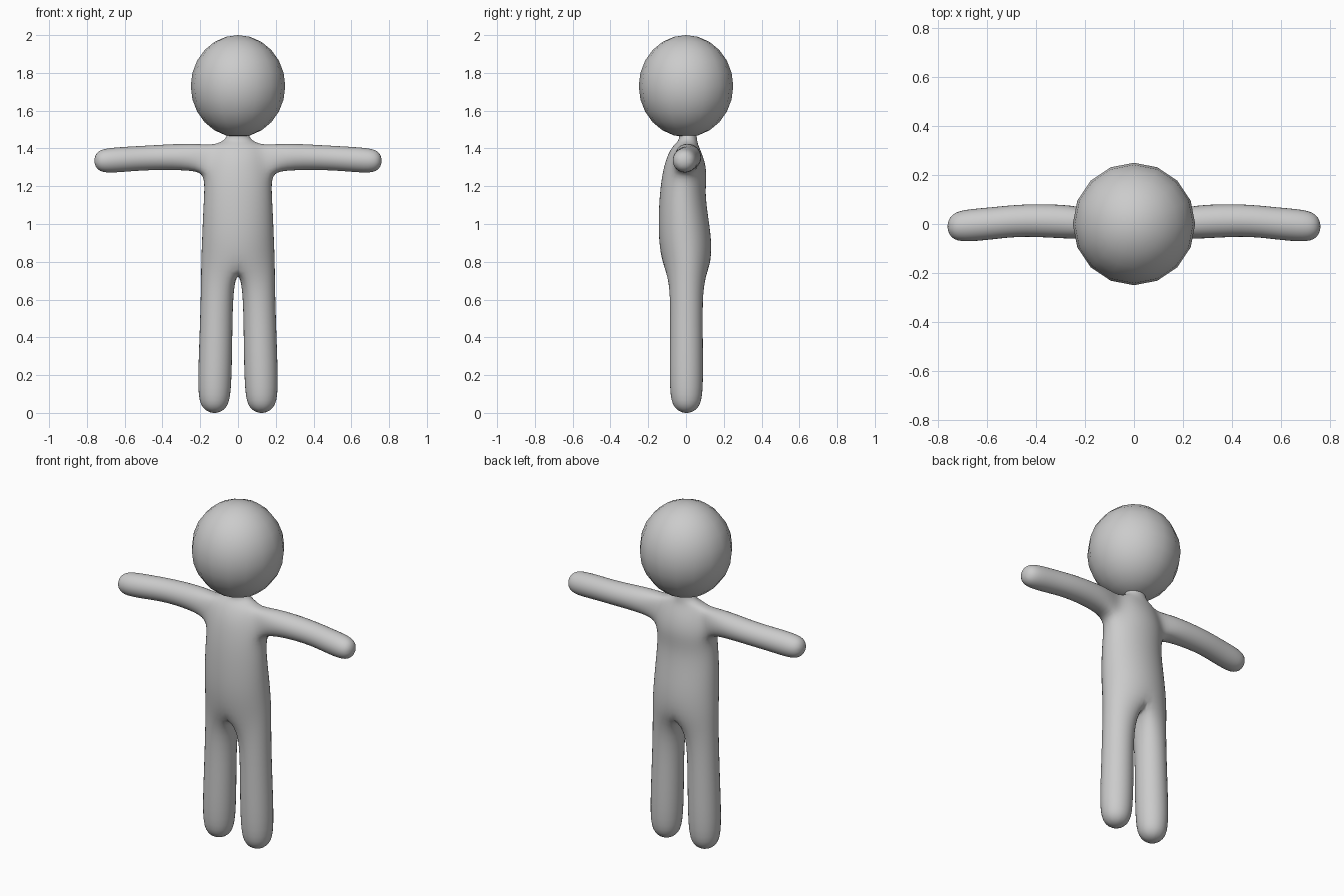
import bpy, bmesh, math

if "Cube" in bpy.data.objects:
    bpy.data.objects.remove(bpy.data.objects["Cube"])

grey = bpy.data.materials.new("light_grey")
grey.diffuse_color = (0.6, 0.6, 0.6, 1)
grey.use_nodes = True
grey.node_tree.nodes["Principled BSDF"].inputs["Base Color"].default_value = grey.diffuse_color

bm = bmesh.new()


def tube(loop, rings, tip):
    """Extend a loop of vertices through rings of points and close it at a tip."""
    n = len(loop)
    for ring in rings:
        new = [bm.verts.new(p) for p in ring]
        for i in range(n):
            j = (i + 1) % n
            bm.faces.new((loop[i], loop[j], new[j], new[i]))
        loop = new
    end = bm.verts.new(tip)
    for i in range(n):
        bm.faces.new((loop[i], loop[(i + 1) % n], end))


# Torso and neck: height, half width, front y, back y
ROWS = [
    (0.80, 0.195, -0.125, 0.135), (0.92, 0.190, -0.145, 0.135),
    (1.05, 0.185, -0.145, 0.115), (1.17, 0.178, -0.138, 0.100),
    (1.265, 0.178, -0.125, 0.112), (1.35, 0.160, -0.105, 0.095),
    (1.415, 0.140, -0.070, 0.065), (1.437, 0.080, -0.040, 0.060),
    (1.465, 0.055, -0.035, 0.055), (1.52, 0.055, -0.035, 0.055),
]
FIT = 1.045     # offsets the shrinkage of the subdivision on 12 sides
LIMB_FIT = 1.1  # the same for 8 sides
rows = []
for r, (z, hx, yf, yb) in enumerate(ROWS):
    ring = []
    for k in range(12):
        a = math.tau * k / 12
        dz = -0.03 * abs(math.sin(a)) ** 4 if r == 0 else 0
        ring.append(bm.verts.new((FIT * hx * math.cos(a),
                                  (yf + yb) / 2 + FIT * (yb - yf) / 2 * math.sin(a),
                                  z + dz)))
    rows.append(ring)
for r in range(len(rows) - 1):
    for k in range(12):
        if r in (4, 5) and k in (11, 0, 5, 6):
            continue  # shoulder openings
        j = (k + 1) % 12
        bm.faces.new((rows[r][k], rows[r][j], rows[r + 1][j], rows[r + 1][k]))

crotch = bm.verts.new((0, 0.003, 0.74))
octagon = [(math.cos(i * math.pi / 4), math.sin(i * math.pi / 4)) for i in range(8)]

for s in (1, -1):
    def pick(r, k):
        return rows[r][k if s > 0 else (6 - k) % 12]

    # Legs: height, centre x, radius
    loop = [pick(0, k) for k in (0, 1, 2, 3)] + [crotch] + [pick(0, k) for k in (9, 10, 11)]
    legs = [(0.66, 0.111, 0.085), (0.40, 0.117, 0.087),
            (0.10, 0.125, 0.091), (0.025, 0.125, 0.068)]
    rings = [[(s * (cx + LIMB_FIT * rad * c), 0.002 + LIMB_FIT * rad * d, z)
              for c, d in octagon] for z, cx, rad in legs]
    tube(loop, rings, (s * 0.125, 0.002, -0.016))

    # Arms: x, centre y, centre z, radius
    loop = [pick(r, k) for r, k in ((5, 1), (6, 1), (6, 0), (6, 11),
                                    (5, 11), (4, 11), (4, 0), (4, 1))]
    arms = [(0.24, 0.008, 1.357, 0.072), (0.45, 0.018, 1.352, 0.065),
            (0.58, 0.002, 1.344, 0.066), (0.70, -0.008, 1.335, 0.067),
            (0.745, -0.010, 1.335, 0.050)]
    rings = [[(s * x, cy + LIMB_FIT * rad * c, cz + LIMB_FIT * rad * d)
              for c, d in octagon] for x, cy, cz, rad in arms]
    tube(loop, rings, (s * 0.77, -0.010, 1.335))

bmesh.ops.recalc_face_normals(bm, faces=bm.faces[:])
mesh = bpy.data.meshes.new("body")
bm.to_mesh(mesh)
bm.free()
mesh.polygons.foreach_set("use_smooth", [True] * len(mesh.polygons))
mesh.materials.append(grey)
body = bpy.data.objects.new("body", mesh)
bpy.context.collection.objects.link(body)
sub = body.modifiers.new("smooth", "SUBSURF")
sub.levels = sub.render_levels = 2

# Head
bpy.ops.mesh.primitive_uv_sphere_add(segments=16, ring_count=12, radius=1,
                                     location=(0, 0, 1.73))
head = bpy.context.object
head.name = "head"
head.scale = (0.25, 0.25, 0.27)
bpy.ops.object.shade_smooth()
head.data.materials.append(grey)
